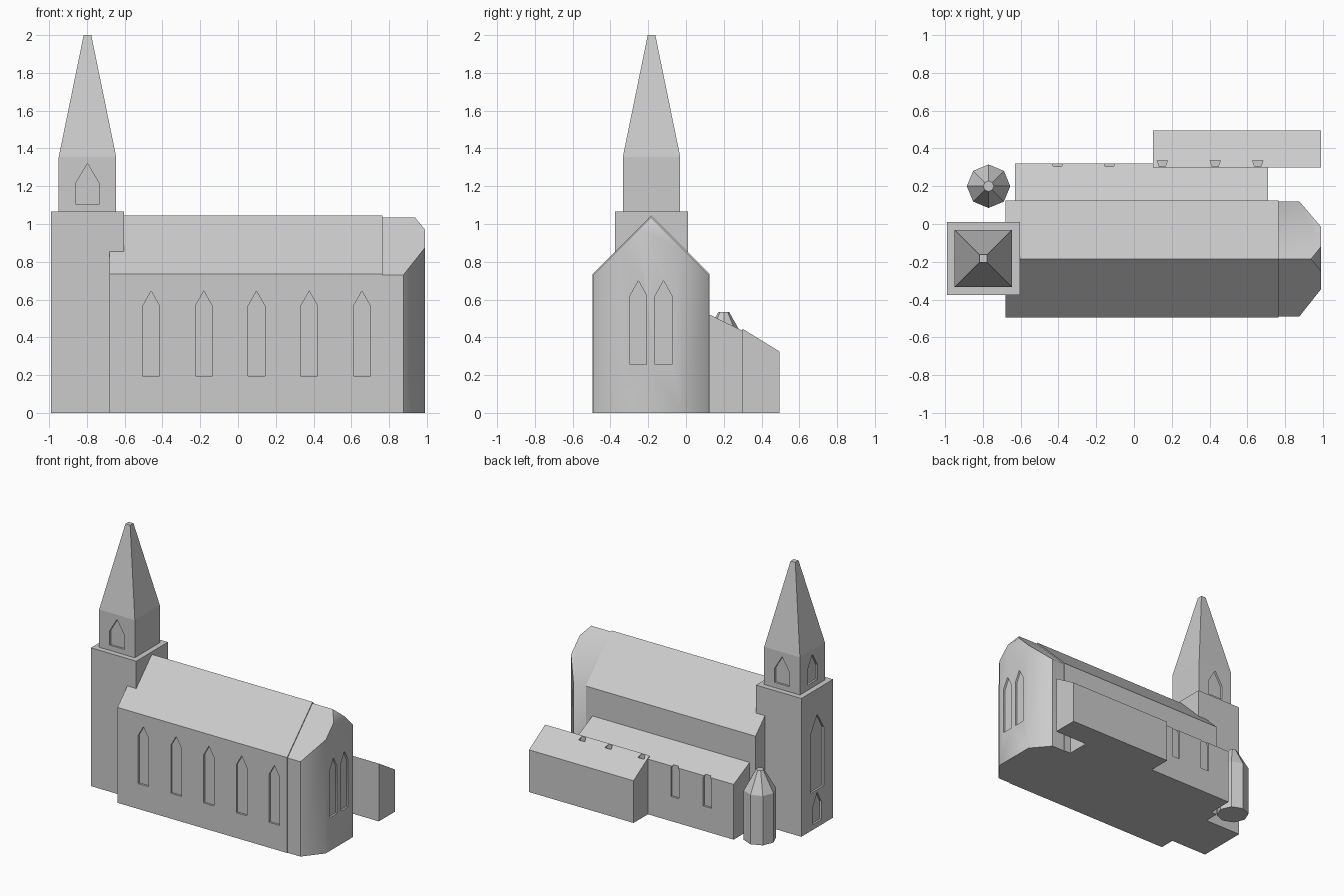
import bpy, bmesh, math
from mathutils import Vector

if "Cube" in bpy.data.objects:
    bpy.data.objects.remove(bpy.data.objects["Cube"])

stone = bpy.data.materials.new("light_grey_stone")
stone.diffuse_color = (0.6, 0.6, 0.6, 1)
stone.use_nodes = True
stone.node_tree.nodes["Principled BSDF"].inputs["Base Color"].default_value = stone.diffuse_color


def make(name, bm):
    bmesh.ops.recalc_face_normals(bm, faces=bm.faces)
    me = bpy.data.meshes.new(name)
    bm.to_mesh(me)
    bm.free()
    me.materials.append(stone)
    ob = bpy.data.objects.new(name, me)
    bpy.context.collection.objects.link(ob)
    return ob


def extrude(bm, pts, vec):
    """Extrude a closed polygon of 3D points along a vector into a solid."""
    a = [bm.verts.new(p) for p in pts]
    b = [bm.verts.new(Vector(p) + Vector(vec)) for p in pts]
    bm.faces.new(a)
    bm.faces.new(b)
    n = len(pts)
    for i in range(n):
        j = (i + 1) % n
        bm.faces.new((a[i], a[j], b[j], b[i]))


def prism_x(name, profile, x0, x1):
    bm = bmesh.new()
    extrude(bm, [(x0, y, z) for y, z in profile], (x1 - x0, 0, 0))
    return make(name, bm)


def frustum(name, cx, cy, levels, sides, turn):
    """Stack of regular rings given as (radius, z)."""
    bm = bmesh.new()
    rings = []
    for r, z in levels:
        rings.append([bm.verts.new((cx + r * math.cos(turn + 2 * math.pi * i / sides),
                                    cy + r * math.sin(turn + 2 * math.pi * i / sides), z))
                      for i in range(sides)])
    for lo, hi in zip(rings, rings[1:]):
        for i in range(sides):
            j = (i + 1) % sides
            bm.faces.new((lo[i], lo[j], hi[j], hi[i]))
    bm.faces.new(rings[0])
    bm.faces.new(rings[-1])
    return make(name, bm)


def cut_windows(targets, windows, depth=0.015):
    """Recess lancets: (wall axis, wall position, centre, width, sill, shoulder, apex)."""
    bm = bmesh.new()
    for axis, pos, c, w, z0, z1, z2 in windows:
        shape = [(c - w / 2, z0), (c + w / 2, z0), (c + w / 2, z1), (c, z2), (c - w / 2, z1)]
        if axis == 'y':
            extrude(bm, [(u, pos - depth, z) for u, z in shape], (0, 2 * depth, 0))
        else:
            extrude(bm, [(pos - depth, u, z) for u, z in shape], (2 * depth, 0, 0))
    cutter = make("window_cutter", bm)
    cutter.hide_render = True
    for ob in targets:
        mod = ob.modifiers.new("windows", 'BOOLEAN')
        mod.operation = 'DIFFERENCE'
        mod.solver = 'EXACT'
        mod.object = cutter
        bpy.context.view_layer.objects.active = ob
        bpy.ops.object.modifier_apply(modifier=mod.name)
    bpy.data.objects.remove(cutter)


# Nave with gable roof and five lancets on the front
YC = -0.185
nave = prism_x("nave", [(-0.495, 0), (0.125, 0), (0.125, 0.735), (YC, 1.045), (-0.495, 0.735)],
               -0.68, 0.765)
cut_windows([nave], [('y', -0.495, -0.46 + 0.279 * i, 0.09, 0.195, 0.565, 0.645) for i in range(5)])

# Apse: canted plan, trimmed by two roof slopes and a small half hip
bm = bmesh.new()
plan = [(0.74, -0.49), (0.875, -0.49), (0.99, -0.345), (0.99, -0.015), (0.875, 0.12), (0.74, 0.12)]
extrude(bm, [(x, y, 0) for x, y in plan], (0, 0, 1.2))
for co, no in (((0.8, YC, 1.035), (0, -1, 1)), ((0.8, YC, 1.035), (0, 1, 1)),
               ((0.937, YC, 1.035), (0.065, 0, 0.053))):
    cut = bmesh.ops.bisect_plane(bm, geom=bm.verts[:] + bm.edges[:] + bm.faces[:], dist=1e-5,
                                 plane_co=co, plane_no=Vector(no).normalized(), clear_outer=True)
    bmesh.ops.holes_fill(bm, edges=[e for e in bm.edges if e.is_boundary], sides=0)
apse = make("apse", bm)
cut_windows([apse], [('x', 0.99, y, 0.088, 0.255, 0.62, 0.70) for y in (-0.252, -0.119)])
bpy.ops.object.select_all(action='DESELECT')
apse.select_set(True)
bpy.context.view_layer.objects.active = apse
bpy.ops.object.shade_smooth_by_angle(angle=math.radians(45))

# Tower, belfry and spire
TX, TY, Q = -0.797, -0.1825, math.sqrt(2)
tower = frustum("tower", TX, TY, [(0.193 * Q, 0), (0.193 * Q, 1.065)], 4, math.pi / 4)
cut_windows([tower], [('x', TX - 0.193, TY, 0.16, 0.29, 0.74, 0.87),
                      ('x', TX - 0.193, TY, 0.10, 0.04, 0.18, 0.27)])
belfry = frustum("belfry_and_spire", TX, TY,
                 [(0.152 * Q, 1.06), (0.152 * Q, 1.355), (0.02 * Q, 2.0)], 4, math.pi / 4)
cut_windows([belfry], [('y', TY - 0.152, TX, 0.125, 1.105, 1.215, 1.32),
                       ('y', TY + 0.152, TX, 0.125, 1.105, 1.215, 1.32),
                       ('x', TX - 0.152, TY, 0.125, 1.105, 1.215, 1.32)])

# Lean-to aisle and lower annex at the back, notched by the aisle windows
aisle = prism_x("side_aisle", [(0.1, 0), (0.32, 0), (0.32, 0.425), (0.1, 0.532)], -0.63, 0.71)
annex = prism_x("annex", [(0.3, 0), (0.495, 0), (0.495, 0.325), (0.3, 0.445)], 0.1, 0.99)
cut_windows([aisle, annex], [('y', 0.32, x, 0.07, 0.19, 0.41, 0.47)
                             for x in (-0.405, -0.13, 0.15, 0.43, 0.655)])

# Octagonal stair turret with blunt cone roof
frustum("stair_turret", -0.77, 0.2, [(0.115, 0), (0.115, 0.38), (0.028, 0.535)], 8, 0)
